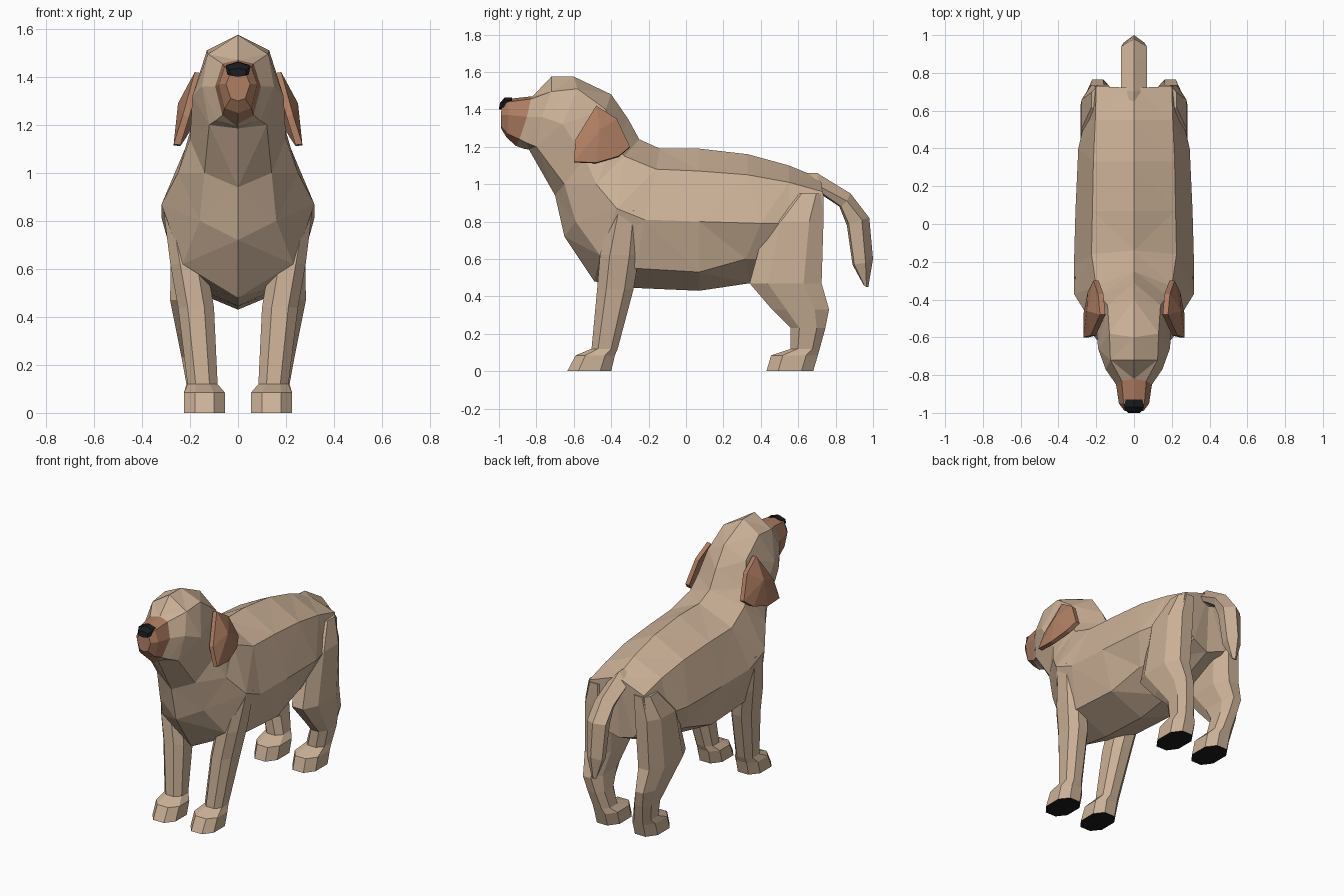
import bpy, bmesh
from mathutils import Vector
from mathutils.bvhtree import BVHTree

if "Cube" in bpy.data.objects:
    bpy.data.objects.remove(bpy.data.objects["Cube"])


def material(name, rgb):
    m = bpy.data.materials.new(name)
    m.diffuse_color = (*rgb, 1)
    m.use_nodes = True
    m.node_tree.nodes["Principled BSDF"].inputs["Base Color"].default_value = m.diffuse_color
    return m


FUR = material("tan fur", (0.60, 0.44, 0.31))
BROWN = material("brown fur", (0.42, 0.205, 0.12))
BLACK = material("black", (0.01, 0.011, 0.012))


def finish(name, bm, mats, mirror=False):
    bmesh.ops.recalc_face_normals(bm, faces=bm.faces)
    me = bpy.data.meshes.new(name)
    bm.to_mesh(me)
    bm.free()
    for m in mats:
        me.materials.append(m)
    ob = bpy.data.objects.new(name, me)
    bpy.context.collection.objects.link(ob)
    if mirror:
        ob.modifiers.new("mirror", 'MIRROR').use_mirror_merge = False
    return ob


def loft(rings):
    """Skin closed rings of equal length and cap both ends."""
    bm = bmesh.new()
    vs = [[bm.verts.new(p) for p in r] for r in rings]
    n = len(vs[0])
    for a, b in zip(vs, vs[1:]):
        for i in range(n):
            j = (i + 1) % n
            bm.faces.new((a[i], a[j], b[j], b[i]))
    bm.faces.new(vs[0])
    bm.faces.new(vs[-1])
    return bm


def symmetric(half):
    """Half section from top to bottom; first and last lie on the centre line."""
    return half + [(-x, y, z) for x, y, z in half[-2:0:-1]]


def section(*v):
    """top y,z, then x,y,z side points, then bottom y,z."""
    mid = [tuple(v[i:i + 3]) for i in range(2, len(v) - 2, 3)]
    return symmetric([(0, v[0], v[1])] + mid + [(0, v[-2], v[-1])])


# Torso, neck and head: top ridge, shoulder edge, widest edge, lower edge, keel
muzzle_base = section(-.82, 1.47, .065, -.83, 1.455, .095, -.85, 1.36, .065, -.89, 1.24, -.91, 1.205)
body_rings = [
    section(.72, 1.03, .20, .73, .96, .225, .73, .80, .12, .72, .66, .70, .62),
    section(.55, 1.10, .205, .55, 1.01, .26, .55, .79, .18, .50, .60, .50, .53),
    section(.33, 1.16, .215, .33, 1.05, .295, .40, .79, .22, .32, .60, .34, .47),
    section(.07, 1.19, .22, .07, 1.07, .31, .07, .80, .24, .07, .53, .07, .43),
    section(-.14, 1.19, .225, -.16, 1.08, .318, -.22, .81, .24, -.27, .55, -.27, .445),
    section(-.25, 1.24, .20, -.33, 1.15, .318, -.37, .87, .23, -.46, .62, -.49, .48),
    section(-.31, 1.35, .18, -.38, 1.24, .25, -.48, 1.0, .16, -.59, .80, -.65, .72),
    section(-.40, 1.48, .14, -.43, 1.40, .20, -.54, 1.14, .14, -.65, 1.0, -.70, .94),
    section(-.60, 1.575, .13, -.58, 1.51, .19, -.66, 1.32, .12, -.80, 1.20, -.84, 1.185),
    section(-.72, 1.575, .125, -.72, 1.495, .15, -.77, 1.36, .09, -.85, 1.22, -.87, 1.19),
    muzzle_base,
]
bm = loft(body_rings)
bmesh.ops.triangulate(bm, faces=bm.faces)
surface = BVHTree.FromBMesh(bm)
finish("body", bm, [FUR])

# Muzzle
finish("muzzle", loft([
    muzzle_base,
    section(-.955, 1.455, .055, -.95, 1.44, .08, -.95, 1.37, .055, -.955, 1.27, -.96, 1.25),
    section(-.985, 1.43, .03, -.985, 1.42, .05, -.99, 1.37, .03, -.99, 1.31, -.99, 1.30),
]), [BROWN])

# Nose
finish("nose", loft([
    section(-.93, 1.464, .045, -.93, 1.45, .045, -.94, 1.42, -.95, 1.41),
    section(-.97, 1.462, .052, -.97, 1.445, .045, -.985, 1.41, -.985, 1.40),
    section(-.995, 1.435, .035, -.995, 1.43, .03, -1.0, 1.405, -1.0, 1.40),
]), [BLACK])

# Eyes: thin plates fitted to the side of the head
bm = bmesh.new()
corners = []
for y, z in ((-.77, 1.46), (-.74, 1.482), (-.69, 1.44), (-.725, 1.41)):
    hit, normal, _, _ = surface.ray_cast(Vector((1, y, z)), Vector((-1, 0, 0)))
    corners.append((hit, normal))
outer = [bm.verts.new(h + n * .009) for h, n in corners]
inner = [bm.verts.new(h) for h, n in corners]
bm.faces.new(outer)
bm.faces.new(inner)
for i in range(4):
    j = (i + 1) % 4
    bm.faces.new((outer[i], outer[j], inner[j], inner[i]))
finish("eyes", bm, [BLACK], mirror=True)

# Ears: bent flaps with thickness
bm = bmesh.new()
rim = [bm.verts.new(p) for p in (
    (.18, -.48, 1.42), (.19, -.37, 1.35), (.215, -.30, 1.20), (.245, -.36, 1.15),
    (.268, -.48, 1.115), (.268, -.60, 1.12), (.23, -.59, 1.24))]
hub = bm.verts.new((.25, -.46, 1.29))
for i in range(7):
    bm.faces.new((rim[i], rim[(i + 1) % 7], hub))
bmesh.ops.recalc_face_normals(bm, faces=bm.faces)
bm.normal_update()
if hub.normal.x < 0:
    bmesh.ops.reverse_faces(bm, faces=bm.faces)
back = {v: bm.verts.new(v.co + Vector((-.028, 0, -.004))) for v in rim + [hub]}
for f in list(bm.faces):
    bm.faces.new([back[v] for v in reversed(f.verts)])
for i in range(7):
    a, b = rim[i], rim[(i + 1) % 7]
    bm.faces.new((a, b, back[b], back[a]))
finish("ears", bm, [BROWN], mirror=True)

# Tail: ridged strip curving over and down
finish("tail", loft([
    section(.62, 1.06, .05, .62, 1.03, .05, .64, .95, .64, .93),
    section(.70, 1.06, .068, .71, .99, .05, .73, .95, .73, .94),
    section(.88, .95, .068, .86, .91, .05, .83, .88, .82, .88),
    section(.98, .82, .068, .94, .81, .05, .87, .79, .86, .78),
    section(1.0, .60, .055, .96, .58, .04, .90, .57, .89, .57),
    section(.975, .45, .015, .965, .45, .01, .955, .455, .95, .46),
]), [FUR])


def leg(name, rings):
    """Chamfered sections given as z, inner x, outer x, front y, back y."""
    loops = []
    for z, x0, x1, y0, y1 in rings:
        cx, cy = (x1 - x0) * .27, (y1 - y0) * .25
        loops.append([(x0 + cx, y0, z), (x1 - cx, y0, z), (x1, y0 + cy, z), (x1, y1 - cy, z),
                      (x1 - cx, y1, z), (x0 + cx, y1, z), (x0, y1 - cy, z), (x0, y0 + cy, z)])
    bm = loft(loops)
    for f in bm.faces:  # dark soles
        if f.calc_center_median().z < .005:
            f.material_index = 1
    finish(name, bm, [FUR, BLACK], mirror=True)


leg("front_legs", [
    (.86, .20, .312, -.40, -.24),
    (.62, .13, .282, -.46, -.25),
    (.44, .10, .25, -.475, -.28),
    (.12, .085, .21, -.505, -.365),
    (.085, .055, .225, -.59, -.38),
    (0, .055, .225, -.635, -.40),
])
leg("hind_legs", [
    (.95, .10, .225, .58, .735),
    (.80, .09, .277, .43, .735),
    (.47, .11, .283, .34, .725),
    (.33, .13, .255, .46, .765),
    (.23, .11, .235, .56, .745),
    (.12, .085, .215, .56, .715),
    (.085, .055, .225, .455, .705),
    (0, .055, .225, .43, .68),
])
